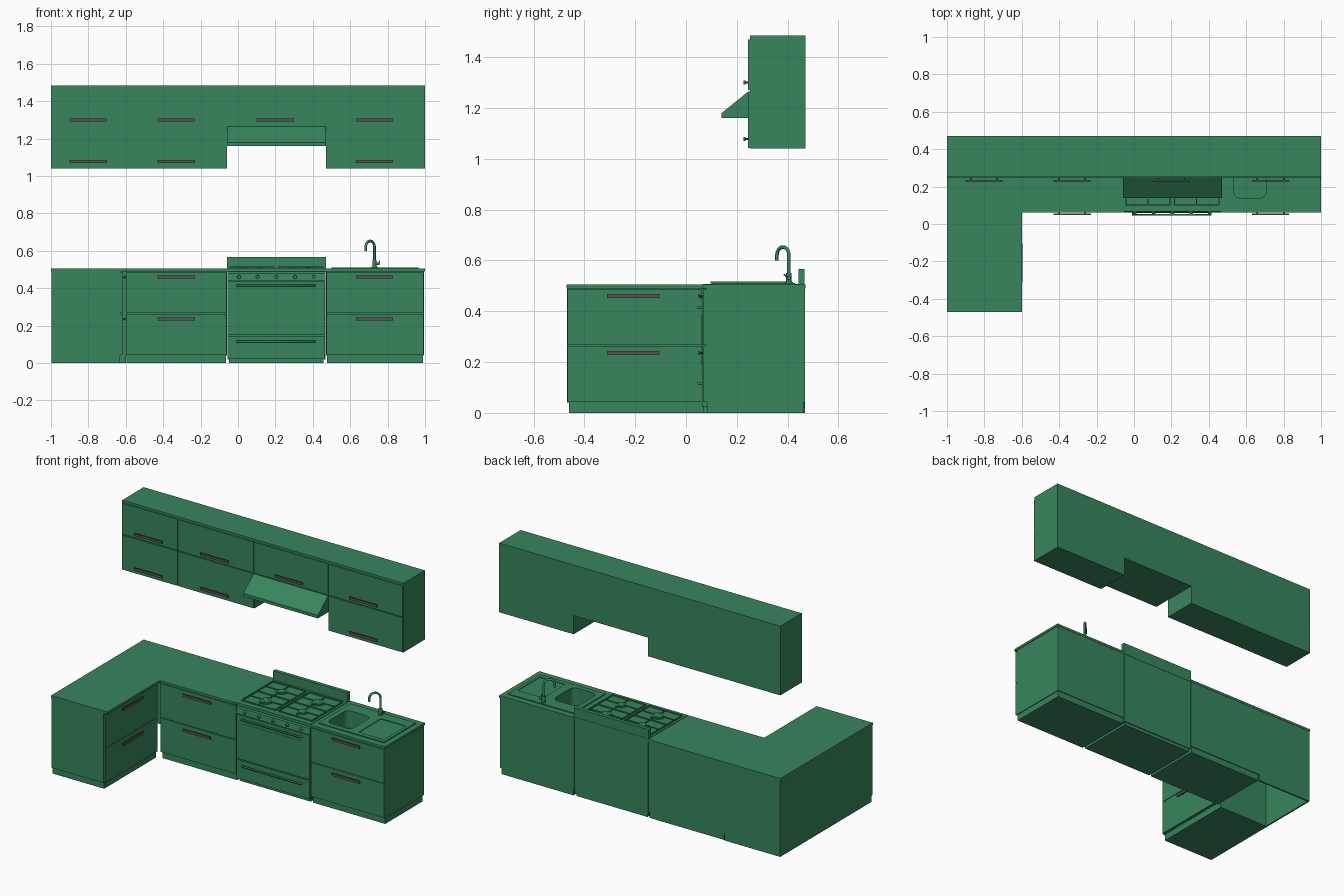
import bpy, bmesh, math
from mathutils import Vector

old = bpy.data.objects.get("Cube")
if old:
    bpy.data.objects.remove(old)


def material(name, rgb):
    m = bpy.data.materials.new(name)
    m.use_nodes = True
    m.diffuse_color = (*rgb, 1)
    bsdf = next(n for n in m.node_tree.nodes if n.type == 'BSDF_PRINCIPLED')
    bsdf.inputs["Base Color"].default_value = (*rgb, 1)
    return m


GREEN = material("kitchen green", (0.038, 0.24, 0.11))
GREY = material("handle brown grey", (0.115, 0.08, 0.085))


def finish(name, bm, mat=GREEN, smooth=False):
    bmesh.ops.recalc_face_normals(bm, faces=bm.faces)
    me = bpy.data.meshes.new(name)
    bm.to_mesh(me)
    bm.free()
    me.materials.append(mat)
    ob = bpy.data.objects.new(name, me)
    bpy.context.collection.objects.link(ob)
    if smooth:
        bpy.ops.object.select_all(action='DESELECT')
        ob.select_set(True)
        bpy.context.view_layer.objects.active = ob
        bpy.ops.object.shade_smooth_by_angle()
    return ob


def box(name, x, y, z, mat=GREEN):
    bm = bmesh.new()
    bmesh.ops.create_cube(bm, size=1)
    for v in bm.verts:
        v.co = [r[0] if c < 0 else r[1] for c, r in zip(v.co, (x, y, z))]
    return finish(name, bm, mat)


def prism(name, points, vec):
    bm = bmesh.new()
    face = bm.faces.new([bm.verts.new(p) for p in points])
    new = bmesh.ops.extrude_face_region(bm, geom=[face])["geom"]
    bmesh.ops.translate(bm, vec=vec, verts=[g for g in new if isinstance(g, bmesh.types.BMVert)])
    return finish(name, bm)


def cylinder(name, a, b, r, mat=GREEN, r2=None, sides=16):
    a, b = Vector(a), Vector(b)
    bm = bmesh.new()
    bmesh.ops.create_cone(bm, cap_ends=True, segments=sides, radius1=r,
                          radius2=r if r2 is None else r2, depth=(b - a).length)
    bm.transform((b - a).to_track_quat('Z', 'Y').to_matrix().to_4x4())
    bmesh.ops.translate(bm, vec=(a + b) / 2, verts=bm.verts)
    return finish(name, bm, mat, True)


def tube(name, points, r):
    cu = bpy.data.curves.new(name, 'CURVE')
    cu.dimensions = '3D'
    cu.bevel_depth, cu.bevel_resolution, cu.use_fill_caps = r, 3, True
    sp = cu.splines.new('POLY')
    sp.points.add(len(points) - 1)
    for p, co in zip(sp.points, points):
        p.co = (*co, 1)
    sp.use_smooth = True
    cu.materials.append(GREEN)
    bpy.context.collection.objects.link(bpy.data.objects.new(name, cu))


def handle(name, centre, y, z, half=0.1):
    """Flat grip on two posts, on a front that faces -y."""
    box(name, (centre - half, centre + half), (y - 0.018, y - 0.011), (z - 0.008, z + 0.008), GREY)
    for s in (-1, 1):
        x = centre + s * half * 0.7
        cylinder(name + "_post", (x, y, z), (x, y - 0.012, z), 0.004, GREY, sides=8)


GAP = 0.002
L, R = -0.06, 0.47          # sides of the stove bay
DRAWERS = ((0.045, 0.263, 0.235), (0.267, 0.485, 0.46))

# Base run: middle and right cabinets with drawers
bodies = {}
for side, x0, x1 in (("middle", -0.6, L), ("right", R, 0.995)):
    box(side + "_plinth", (x0 + 0.005, x1 - 0.005), (0.082, 0.463), (0, 0.04))
    bodies[side] = box(side + "_cabinet", (x0, x1), (0.08, 0.468), (0.04, 0.49))
    for z0, z1, zh in DRAWERS:
        box(side + "_drawer", (x0 + GAP, x1 - GAP), (0.067, 0.08), (z0, z1))
        handle(side + "_drawer_handle", -0.33 if side == "middle" else 0.73, 0.067, zh)

# Side leg with drawers that face the room
box("leg_plinth", (-0.998, -0.63), (-0.46, 0.068), (0, 0.04))
box("leg_cabinet", (-0.998, -0.628), (-0.468, 0.068), (0.04, 0.49))
for z0, z1, zh in DRAWERS:
    box("leg_drawer", (-0.628, -0.615), (-0.466, 0.062), (z0, z1))
    box("leg_drawer_handle", (-0.604, -0.597), (-0.31, -0.105), (zh - 0.008, zh + 0.008), GREY)
    for y in (-0.27, -0.145):
        cylinder("leg_handle_post", (-0.615, y, zh), (-0.603, y, zh), 0.004, GREY, sides=8)

# Hollow corner closed by two walls
box("corner_side_wall", (-0.998, -0.988), (0.068, 0.468), (0, 0.49))
box("corner_back_wall", (-0.988, -0.6), (0.458, 0.468), (0, 0.49))

# Worktops
prism("corner_worktop", [(x, y, 0.49) for x, y in
      ((-1, -0.47), (-0.6, -0.47), (-0.6, 0.062), (L, 0.062), (L, 0.47), (-1, 0.47))], (0, 0, 0.015))
worktop = box("sink_worktop", (R, 1), (0.062, 0.47), (0.49, 0.505))

# Sink: plate and basin sunk through the worktop
plate = box("sink_plate", (0.5, 0.965), (0.105, 0.43), (0.502, 0.511))
recess = box("drainer_recess", (0.765, 0.945), (0.135, 0.36), (0.507, 0.53))
basin = box("basin_cutter", (0.533, 0.707), (0.138, 0.345), (0.4, 0.55))
bm = bmesh.new()
bm.from_mesh(basin.data)
upright = [e for e in bm.edges if abs(e.verts[0].co.z - e.verts[1].co.z) > 0.1]
bmesh.ops.bevel(bm, geom=upright, offset=0.035, segments=5, affect='EDGES', profile=0.5)
bm.to_mesh(basin.data)
bm.free()
for ob, cutter in ((bodies["right"], basin), (worktop, basin), (plate, basin), (plate, recess)):
    mod = ob.modifiers.new("cut", 'BOOLEAN')
    mod.operation, mod.solver, mod.object = 'DIFFERENCE', 'EXACT', cutter
    bpy.context.view_layer.objects.active = ob
    bpy.ops.object.modifier_apply(modifier=mod.name)
for cutter in (basin, recess):
    bpy.data.objects.remove(cutter)
cylinder("drain", (0.62, 0.24, 0.398), (0.62, 0.24, 0.404), 0.02)

# Tap with curved spout and side lever
cylinder("tap_base", (0.73, 0.405, 0.505), (0.73, 0.405, 0.55), 0.011)
cylinder("tap_foot", (0.73, 0.405, 0.505), (0.73, 0.405, 0.516), 0.016)
spout = [(0.73, 0.405, 0.54)]
for i in range(13):
    a = math.pi * i / 12
    t = (1 - math.cos(a)) / 2
    spout.append((0.73 - 0.047 * t, 0.405 - 0.047 * t, 0.62 + 0.033 * math.sin(a)))
spout.append((0.683, 0.358, 0.6))
tube("tap_spout", spout, 0.007)
cylinder("tap_lever", (0.73, 0.405, 0.53), (0.757, 0.405, 0.53), 0.007)
cylinder("tap_lever_arm", (0.753, 0.405, 0.53), (0.757, 0.385, 0.545), 0.003, sides=8)

# Stove body, fronts and splashback
box("stove_foot", (L + 0.012, R - 0.012), (0.085, 0.46), (0, 0.025))
box("stove_body", (L + 0.003, R - 0.003), (0.08, 0.466), (0.02, 0.495))
box("stove_drawer", (L + 0.005, R - 0.005), (0.062, 0.08), (0.025, 0.145))
box("oven_door", (L + 0.005, R - 0.005), (0.062, 0.08), (0.151, 0.435))
box("oven_window", (0.0, 0.41), (0.06, 0.063), (0.19, 0.385))
prism("control_panel", [(L + 0.003, y, z) for y, z in
      ((0.062, 0.44), (0.068, 0.478), (0.08, 0.49), (0.08, 0.44))], (R - L - 0.006, 0, 0))
box("hob_top", (L, R), (0.066, 0.468), (0.49, 0.508))
box("splashback", (L, R), (0.442, 0.466), (0.505, 0.567))
for z in (0.415, 0.115):
    tube("stove_bar", [(-0.005, 0.064, z), (-0.005, 0.049, z), (0.41, 0.049, z), (0.41, 0.064, z)], 0.006)
for i in range(5):
    x = 0.005 + 0.1 * i
    cylinder("stove_knob", (x, 0.07, 0.46), (x, 0.054, 0.459), 0.011, r2=0.009)

# Burners and pan supports
for i, x in enumerate((0.075, 0.335)):
    x0, x1 = x - 0.118, x + 0.118
    for y in (0.1, 0.255, 0.415):
        box("grate_bar", (x0, x1), (y - 0.003, y + 0.003), (0.51, 0.517))
    for gx in (x0, x1):
        box("grate_side", (gx - 0.003, gx + 0.003), (0.1, 0.415), (0.508, 0.517))
    for j, y in enumerate((0.178, 0.335)):
        r = 0.036 if i == j else 0.027
        cylinder("burner_ring", (x, y, 0.506), (x, y, 0.511), r + 0.01, sides=20)
        cylinder("burner_cap", (x, y, 0.511), (x, y, 0.515), r, sides=20)
        for s in (-1, 1):
            box("grate_finger", sorted((x + s * 0.02, x + s * 0.118)), (y - 0.003, y + 0.003), (0.512, 0.517))
            box("grate_finger", (x - 0.003, x + 0.003), sorted((y + s * 0.02, y + s * 0.077)), (0.512, 0.517))

# Wall cabinets
for x0, x1, xh in ((-1, -0.6, -0.8), (-0.6, L, -0.33), (L, R, 0.2), (R, 1, 0.73)):
    hooded = x0 == L
    box("wall_cabinet", (x0, x1), (0.252, 0.47), (1.265 if hooded else 1.04, 1.485))
    rows = [(1.27, 1.47, 1.3)] + ([] if hooded else [(1.043, 1.265, 1.078)])
    for z0, z1, zh in rows:
        box("wall_door", (x0 + GAP, x1 - GAP), (0.245, 0.252), (z0, z1))
        handle("wall_door_handle", xh, 0.245, zh)

# Extractor hood
prism("extractor_hood", [(L, y, z) for y, z in ((0.14, 1.16), (0.14, 1.18), (0.245, 1.265),
      (0.47, 1.265), (0.47, 1.16))], (R - L, 0, 0))
